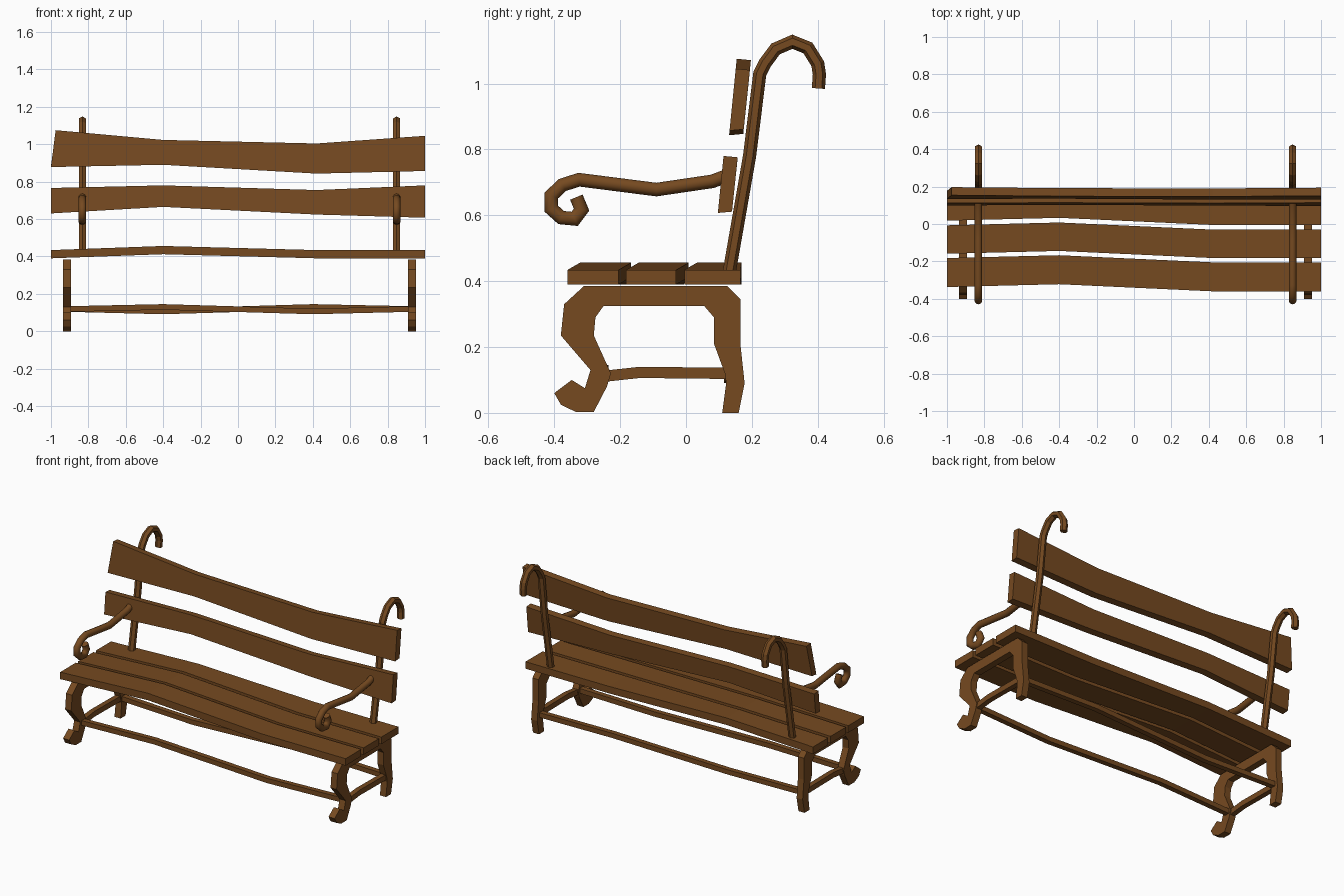
import bpy, bmesh, math
from mathutils import Vector

if "Cube" in bpy.data.objects:
    bpy.data.objects.remove(bpy.data.objects["Cube"])

wood = bpy.data.materials.new("brown wood")
wood.diffuse_color = (0.18, 0.068, 0.0145, 1)
wood.use_nodes = True
wood.node_tree.nodes["Principled BSDF"].inputs["Base Color"].default_value = wood.diffuse_color
CX = 0.008  # the side frames are mirrored about this x


def finish(bm, name):
    bmesh.ops.recalc_face_normals(bm, faces=bm.faces)
    me = bpy.data.meshes.new(name)
    bm.to_mesh(me)
    bm.free()
    me.materials.append(wood)
    ob = bpy.data.objects.new(name, me)
    bpy.context.collection.objects.link(ob)
    return ob


def loft(name, rings):
    """Skin a list of closed rings and cap both ends."""
    bm = bmesh.new()
    rows = [[bm.verts.new(p) for p in r] for r in rings]
    n = len(rows[0])
    for a, b in zip(rows, rows[1:]):
        for i in range(n):
            bm.faces.new((a[i], a[(i + 1) % n], b[(i + 1) % n], b[i]))
    bm.faces.new(rows[0])
    bm.faces.new(rows[-1][::-1])
    return finish(bm, name)


def tube(name, path, x, r, sides, rx):
    """Sweep a round section along a (y, z) path at a fixed x."""
    pts = [Vector(p) for p in path]
    rings = []
    for i, p in enumerate(pts):
        a = (p - pts[i - 1]).normalized() if i else None
        b = (pts[i + 1] - p).normalized() if i < len(pts) - 1 else None
        a, b = a or b, b or a
        t = (a + b).normalized()
        nrm = Vector((-t.y, t.x)) / max(0.6, t.dot(a))
        rings.append([(x + rx * math.sin(k * math.tau / sides),
                       p.x + nrm.x * r * math.cos(k * math.tau / sides),
                       p.y + nrm.y * r * math.cos(k * math.tau / sides)) for k in range(sides)])
    return loft(name, rings)


# seat slats: (x, y shift, z of underside)
WAVE = [(-1, 0.023, 0.39), (-0.4, 0.038, 0.412), (0.42, 0, 0.39), (1, 0, 0.39)]
for i, (y0, y1) in enumerate([(-0.36, -0.205), (-0.182, -0.03), (-0.005, 0.165)]):
    loft(f"seat_slat_{i + 1}", [
        [(x, y0 + d, z), (x, min(y1 + d, 0.168), z), (x, min(y1 + d, 0.168), z + 0.044), (x, y0 + d, z + 0.044)]
        for x, d, z in WAVE])


# back boards: (x at bottom, x at top, bottom z, top z), leaning back
def board(name, stations, y_ref, z_ref):
    def f(z):
        return y_ref + 0.1 * (z - z_ref)
    t = 0.043
    loft(name, [[(xb, f(a), a), (xb, f(a) + t, a + 0.004), (xt, f(b) + t, b - 0.004), (xt, f(b), b)]
                for xb, xt, a, b in stations])


board("upper_back_board", [(-1, -0.975, 0.878, 1.075), (-0.4, -0.4, 0.89, 1.023),
                           (0.42, 0.42, 0.843, 1.004), (1, 1, 0.857, 1.045)], 0.131, 0.845)
board("lower_back_board", [(-1, -1, 0.63, 0.766), (-0.4, -0.4, 0.665, 0.78),
                           (0.42, 0.42, 0.624, 0.755), (1, 1, 0.607, 0.78)], 0.097, 0.61)

# leg frame outline in (y, z)
LEG = [(-0.31, 0.385), (0.125, 0.385), (0.165, 0.345), (0.165, 0.21), (0.178, 0.09), (0.16, 0),
       (0.11, 0), (0.122, 0.09), (0.118, 0.12), (0.085, 0.21), (0.085, 0.29), (0.055, 0.325),
       (-0.25, 0.325), (-0.275, 0.29), (-0.28, 0.235), (-0.228, 0.12), (-0.24, 0.08), (-0.28, 0.003),
       (-0.335, 0.003), (-0.38, 0.025), (-0.40, 0.06), (-0.347, 0.1), (-0.307, 0.075),
       (-0.29, 0.13), (-0.38, 0.235), (-0.37, 0.33)]
HOOK = [(0.13, 0.42), (0.193, 0.78), (0.224, 1.03), (0.24, 1.062), (0.272, 1.105), (0.323, 1.127),
        (0.37, 1.108), (0.40, 1.06), (0.405, 1.028), (0.402, 0.985)]
ARM = [(0.125, 0.72), (0.08, 0.703), (-0.09, 0.678), (-0.325, 0.708), (-0.375, 0.692), (-0.409, 0.66),
       (-0.409, 0.62), (-0.379, 0.593), (-0.338, 0.589), (-0.317, 0.617), (-0.333, 0.655)]

for side, s in (("left", -1), ("right", 1)):
    xl, xr = CX + s * 0.9225, CX + s * 0.84
    # leg frame with scrolled front foot
    loft(f"{side}_leg_frame", [[(xl + d, y, z) for y, z in LEG] for d in (-0.021, 0.021)])
    # side stretcher between front and back leg
    loft(f"{side}_stretcher", [
        [(xl - 0.016, y, z), (xl + 0.016, y, z), (xl + 0.016, y, z + 0.034), (xl - 0.016, y, z + 0.034)]
        for y, z in ((-0.25, 0.094), (-0.14, 0.106), (0.13, 0.103))])
    # hooked back post and curled armrest
    tube(f"{side}_back_post", HOOK, xr, 0.02, 6, 0.022)
    arm = tube(f"{side}_armrest", ARM, xr, 0.0205, 10, 0.0205)
    for p in arm.data.polygons:
        p.use_smooth = len(p.vertices) == 4

# long stretchers, gently waved in opposite directions
for name, y, s in (("front_long_stretcher", -0.26, 1), ("back_long_stretcher", 0.14, -1)):
    loft(name, [[(x, y + d - 0.016, z), (x, y + d + 0.016, z), (x, y + d + 0.016, z + 0.03), (x, y + d - 0.016, z + 0.03)]
                for x, d, z in ((-0.91, 0, 0.104), (-0.4, 0.008 * s, 0.103 + 0.012 * s),
                                (0.4, -0.008 * s, 0.103 - 0.012 * s), (0.925, 0, 0.104))])
